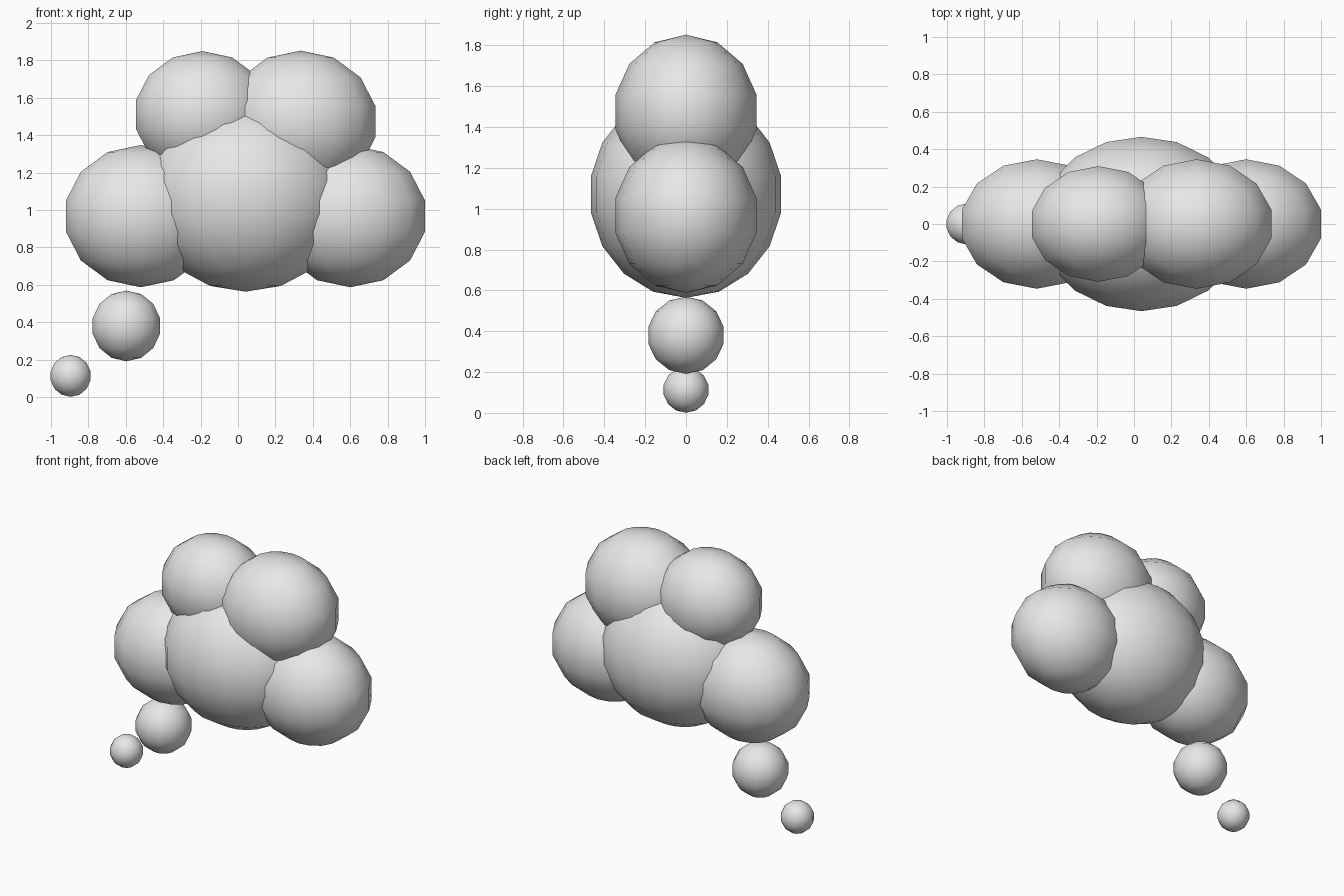
import bpy, bmesh
from mathutils import Matrix

if "Cube" in bpy.data.objects:
    bpy.data.objects.remove(bpy.data.objects["Cube"])

grey = bpy.data.materials.new("cloud_grey")
grey.diffuse_color = (0.8, 0.8, 0.8, 1)
grey.use_nodes = True
grey.node_tree.nodes["Principled BSDF"].inputs["Base Color"].default_value = grey.diffuse_color


def puff(name, x, z, radii, segments=14):
    """Smooth, squashed ball centred on y = 0, with half as many rings as sides."""
    bm = bmesh.new()
    bmesh.ops.create_uvsphere(bm, u_segments=segments, v_segments=segments // 2,
                              radius=1, matrix=Matrix.Diagonal((*radii, 1)))
    for f in bm.faces:
        f.smooth = True
    mesh = bpy.data.meshes.new(name)
    bm.to_mesh(mesh)
    bm.free()
    mesh.materials.append(grey)
    ob = bpy.data.objects.new(name, mesh)
    ob.location = (x, 0, z)
    bpy.context.collection.objects.link(ob)


# Cloud body: every puff is a ball flattened in depth and slightly in height
for name, x, z, r, sides in (
    ("centre_puff", 0.04, 1.07, 0.56, 18),
    ("left_puff", -0.52, 0.967, 0.42, 14),
    ("right_puff", 0.60, 0.967, 0.42, 14),
    ("upper_left_puff", -0.19, 1.51, 0.375, 14),
    ("upper_right_puff", 0.335, 1.472, 0.42, 14),
):
    puff(name, x, z, (r, r * 0.845, r * 0.905), sides)

# Trailing round bubbles
puff("large_bubble", -0.597, 0.38, (0.189,) * 3)
puff("small_bubble", -0.895, 0.113, (0.112,) * 3)
